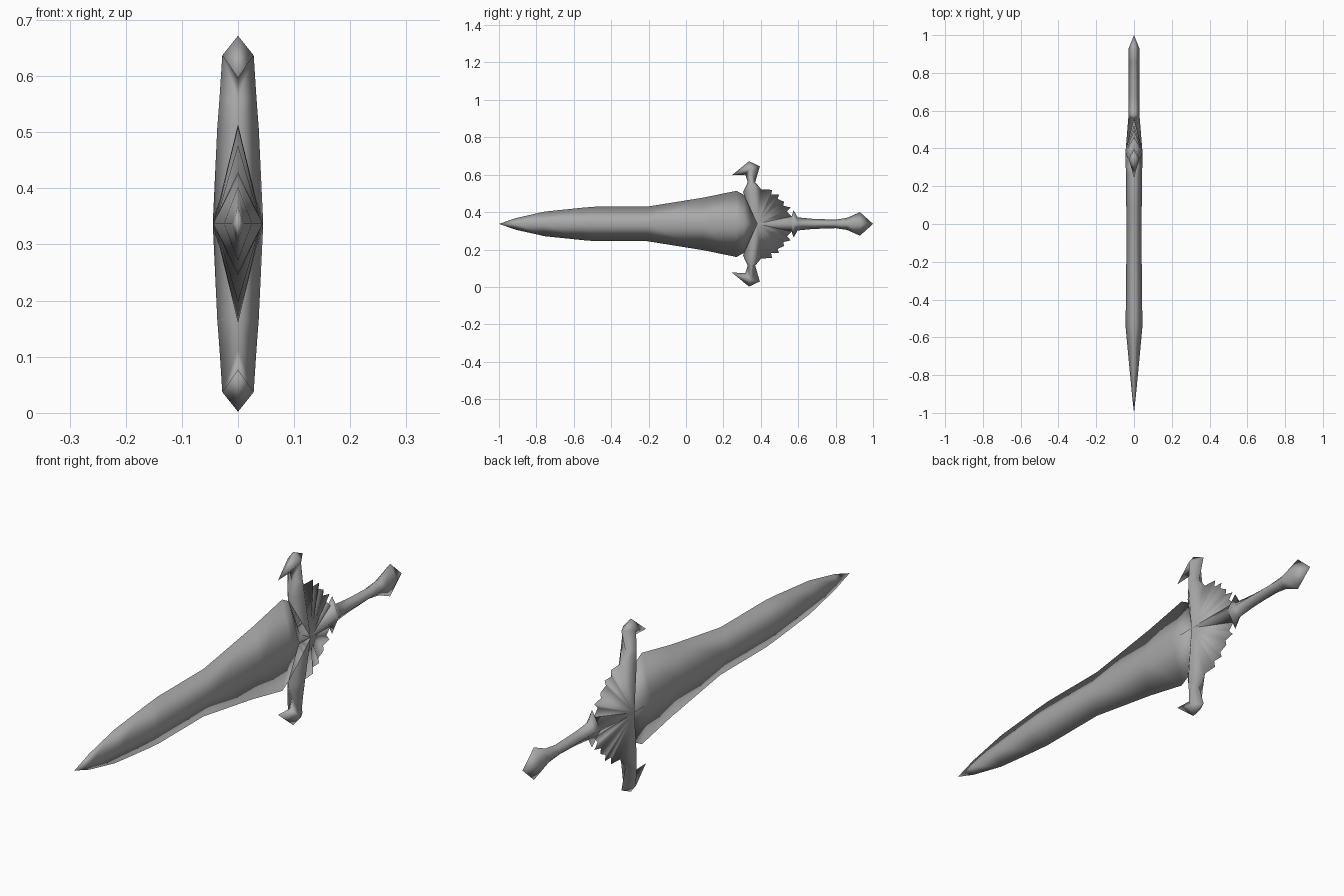
import bpy
import bmesh

if "Cube" in bpy.data.objects:
    bpy.data.objects.remove(bpy.data.objects["Cube"], do_unlink=True)

MID = 0.337  # height of the sword's long axis

steel = bpy.data.materials.new("grey steel")
steel.use_nodes = True
colour = (0.4, 0.4, 0.4, 1)
steel.diffuse_color = colour
steel.node_tree.nodes["Principled BSDF"].inputs["Base Color"].default_value = colour


def quarter_part(name, polygons):
    """Build the +x, +z quarter from (x, y, z) polygons and mirror it twice."""
    bm = bmesh.new()
    for poly in polygons:
        pts = list(dict.fromkeys(poly))
        if len(pts) < 3:
            continue
        face = bm.faces.new([bm.verts.new(p) for p in pts])
        face.normal_update()
        if face.normal.x < 0:
            face.normal_flip()
    bmesh.ops.remove_doubles(bm, verts=bm.verts, dist=0.0005)
    for face in bm.faces:
        face.smooth = True
    mesh = bpy.data.meshes.new(name)
    bm.to_mesh(mesh)
    bm.free()
    mesh.materials.append(steel)
    obj = bpy.data.objects.new(name, mesh)
    bpy.context.collection.objects.link(obj)
    obj.location.z = MID
    mirror = obj.modifiers.new("mirror", 'MIRROR')
    mirror.use_axis = (True, False, True)
    mirror.merge_threshold = 0.0005
    return obj


def diamond_loft(name, stations):
    """Diamond section swept along y; stations are (y, half height, half width)."""
    polys = []
    for (y0, h0, w0), (y1, h1, w1) in zip(stations, stations[1:]):
        polys.append([(w0, y0, 0), (w1, y1, 0), (0, y1, h1), (0, y0, h0)])
    return quarter_part(name, polys)


# Blade, from the tip to the V-shaped root
diamond_loft("blade", [
    (-1, 0, 0), (-0.91, 0.031, 0.010), (-0.754, 0.066, 0.025),
    (-0.55, 0.087, 0.044), (-0.487, 0.092, 0.044), (-0.21, 0.092, 0.041),
    (0.09, 0.14, 0.041), (0.27, 0.177, 0.043), (0.31, 0.155, 0.044),
    (0.38, 0, 0.045)])

# Grip with its flared collar and pointed pommel
diamond_loft("grip", [
    (0.38, 0, 0.045), (0.565, 0.04, 0.030), (0.575, 0.073, 0.029),
    (0.597, 0.035, 0.028), (0.68, 0.027, 0.028), (0.8, 0.023, 0.028),
    (0.86, 0.032, 0.028), (0.93, 0.063, 0.028), (1, 0, 0)])

# Guard: hooked arm made of a front edge, a raised ridge and a back edge
apex = (0.045, 0.38, 0)
front = [(0, 0.305, 0.17), (0, 0.33, 0.223), (0, 0.317, 0.263)]
ridge = [(0.037, 0.355, 0.17), (0.033, 0.35, 0.223), (0.028, 0.345, 0.30)]
back = [(0, 0.402, 0.185), (0, 0.37, 0.223), (0, 0.395, 0.308)]
hook, crown = (0, 0.245, 0.26), (0, 0.337, 0.335)

guard = [[apex, (0, 0.31, 0.155), front[0]],
         [apex, front[0], ridge[0]], [apex, ridge[0], back[0]]]
for i in range(2):
    for edge in (front, back):
        guard.append([edge[i], edge[i + 1], ridge[i + 1]])
        guard.append([edge[i], ridge[i + 1], ridge[i]])
guard += [[front[2], hook, ridge[2]], [hook, crown, ridge[2]],
          [crown, back[2], ridge[2]]]

# Guard: jagged fan spreading from the apex towards the grip
teeth = [(0.46, 0.182), (0.455, 0.156), (0.497, 0.156), (0.49, 0.134),
         (0.524, 0.118), (0.52, 0.097), (0.56, 0.088), (0.54, 0.066),
         (0.565, 0.04), (0.565, 0)]
rim = [back[0]] + [(0, y, z) for y, z in teeth]
guard += [[apex, a, b] for a, b in zip(rim, rim[1:])]
quarter_part("guard", guard)
